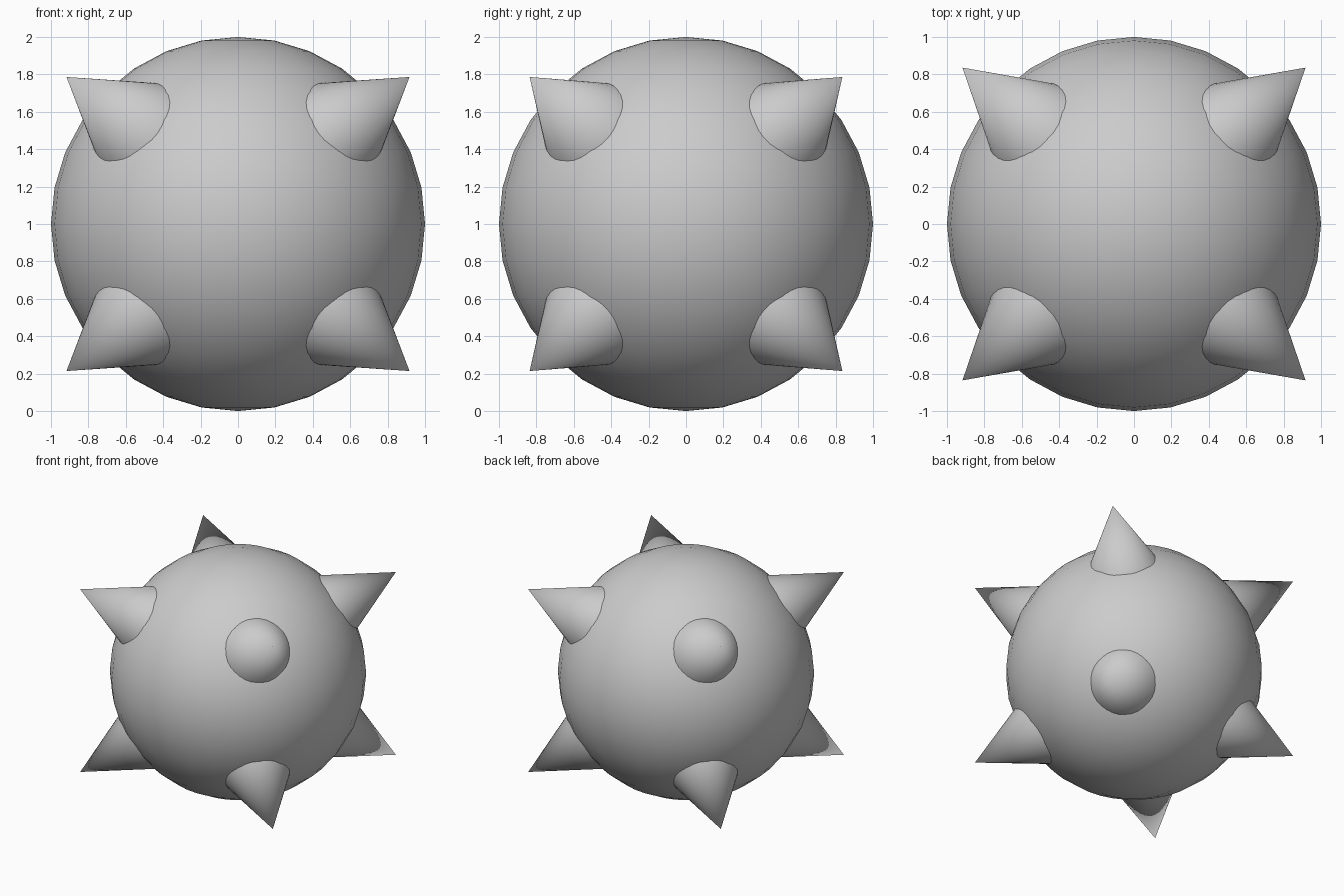
import bpy
from mathutils import Vector

if "Cube" in bpy.data.objects:
    bpy.data.objects.remove(bpy.data.objects["Cube"])

CENTRE = Vector((0, 0, 1))
TIP = Vector((0.917, 0.836, 0.786))      # spike tip relative to ball centre
AXIS = Vector((0.662, 0.566, 0.49)).normalized()
DEPTH, RADIUS = 0.6, 0.298


def smooth(obj, name):
    obj.name = name
    bpy.ops.object.shade_smooth_by_angle(angle=0.6)


# Round body
bpy.ops.mesh.primitive_uv_sphere_add(segments=32, ring_count=16, radius=1, location=CENTRE)
smooth(bpy.context.object, "ball")

# Eight spikes, one per octant
for sx in (-1, 1):
    for sy in (-1, 1):
        for sz in (-1, 1):
            sign = Vector((sx, sy, sz))
            axis = AXIS * sign
            loc = CENTRE + TIP * sign - axis * DEPTH / 2
            bpy.ops.mesh.primitive_cone_add(
                vertices=32, radius1=RADIUS, radius2=0, depth=DEPTH, location=loc,
                rotation=axis.to_track_quat('Z', 'Y').to_euler())
            name = "spike_%s_%s_%s" % ("right" if sx > 0 else "left",
                                       "back" if sy > 0 else "front",
                                       "upper" if sz > 0 else "lower")
            smooth(bpy.context.object, name)
